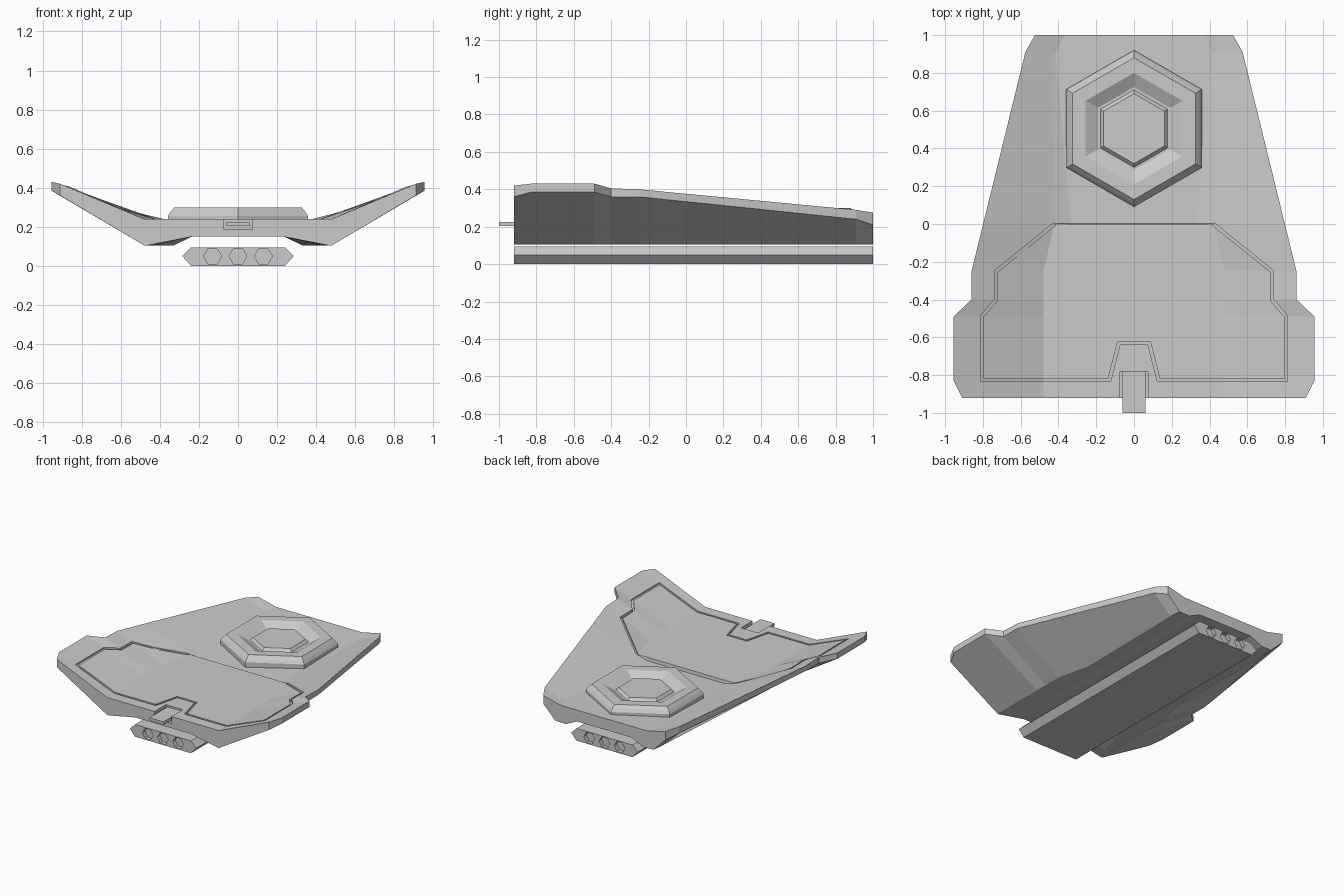
import bpy, bmesh, math
from mathutils import Vector

if "Cube" in bpy.data.objects:
    bpy.data.objects.remove(bpy.data.objects["Cube"])

grey = bpy.data.materials.new("hull_grey")
grey.use_nodes = True
grey.diffuse_color = (0.6, 0.6, 0.6, 1)
grey.node_tree.nodes["Principled BSDF"].inputs["Base Color"].default_value = (0.6, 0.6, 0.6, 1)


def finish(name, bm):
    bmesh.ops.recalc_face_normals(bm, faces=bm.faces)
    mesh = bpy.data.meshes.new(name)
    bm.to_mesh(mesh)
    bm.free()
    mesh.materials.append(grey)
    obj = bpy.data.objects.new(name, mesh)
    bpy.context.collection.objects.link(obj)
    return obj


def loft(name, loops):
    """Join matching closed loops of points and cap both ends."""
    bm = bmesh.new()
    rows = [[bm.verts.new(p) for p in loop] for loop in loops]
    n = len(rows[0])
    for a, b in zip(rows, rows[1:]):
        for i in range(n):
            j = (i + 1) % n
            bm.faces.new((a[i], a[j], b[j], b[i]))
    bm.faces.new(rows[0])
    bm.faces.new(rows[-1])
    return finish(name, bm)


def box(name, x, y0, y1, z0, z1):
    return loft(name, [[(-x, y, z0), (x, y, z0), (x, y, z1), (-x, y, z1)] for y in (y0, y1)])


def cut(target, cutter):
    cutter.hide_render = True
    cutter.hide_set(True)
    mod = target.modifiers.new("cut", 'BOOLEAN')
    mod.operation = 'DIFFERENCE'
    mod.solver = 'EXACT'
    mod.object = cutter


def hexagon(r, z, cy):
    return [(r * math.sin(k * math.pi / 3), cy + r * math.cos(k * math.pi / 3), z) for k in range(6)]


# Hull: cross-sections from front to back
DECK = 0.24
stations = [  # y, rim x, rim bottom, rim top, crease x, keel inner x, floor x, floor z
    (-0.92, 0.91, 0.36, 0.42, 0.48, 0.465, 0.335, DECK),
    (-0.83, 0.955, 0.385, 0.43, 0.48, 0.43, 0.335, DECK),
    (-0.49, 0.955, 0.385, 0.43, 0.48, 0.33, 0.335, DECK),
    (-0.40, 0.86, 0.36, 0.405, 0.48, 0.33, 0.335, DECK),
    (-0.25, 0.86, 0.36, 0.40, 0.48, 0.33, 0.335, DECK),
    (0.0, 0.799, 0.334, 0.376, 0.42, 0.33, 0.335, DECK),
    (0.003, 0.798, 0.334, 0.376, 0.42, 0.33, 0.335, 0.215),
    (0.91, 0.575, 0.24, 0.29, 0.43, 0.33, 0.415, 0.236),
    (1.0, 0.525, 0.21, 0.275, 0.38, 0.33, 0.37, 0.238),
]
sections = []
for y, rx, low, high, crease, inner, fx, fz in stations:
    half = [(0.235, 0.15), (inner, 0.105), (max(crease, 0.42), 0.105),
            (rx, low), (rx, high), (crease, DECK), (fx, fz)]
    sections.append([(x, y, z) for x, z in half] + [(-x, y, z) for x, z in reversed(half)])
hull = loft("hull", sections)


# Groove around the front deck panel
def deck_height(x, y):
    crease = 0.48 - 0.06 * min(1, max(0, (y + 0.25) / 0.25))
    return DECK + 0.41 * max(0, abs(x) - crease)


def offset_path(path, d):
    result = []
    for i, p in enumerate(path):
        normals = []
        for a, b in ((i - 1, i), (i, i + 1)):
            if a >= 0 and b < len(path):
                t = (path[b] - path[a]).normalized()
                normals.append(Vector((-t.y, t.x)))
        n1, n2 = normals[0], normals[-1]
        result.append(p + (n1 + n2) * d / (1 + n1.dot(n2)))
    return result


right_half = [(0.42, 0), (0.73, -0.25), (0.73, -0.4), (0.805, -0.49),
              (0.805, -0.825), (0.13, -0.825), (0.08, -0.63)]
path = [Vector(p) for p in right_half] + [Vector((-x, y)) for x, y in reversed(right_half)]
bm = bmesh.new()
sides = [[bm.verts.new((p.x, p.y, 0)) for p in offset_path(path, d)] for d in (-0.008, 0.008)]
for i in range(len(path) - 1):
    bm.faces.new((sides[0][i], sides[0][i + 1], sides[1][i + 1], sides[1][i]))
for x in (-0.48, 0.48):
    bmesh.ops.bisect_plane(bm, geom=bm.verts[:] + bm.edges[:] + bm.faces[:],
                           plane_co=(x, 0, 0), plane_no=(1, 0, 0))
for v in bm.verts:
    v.co.z = deck_height(v.co.x, v.co.y) - 0.014
top = bmesh.ops.extrude_face_region(bm, geom=bm.faces[:])["geom"]
bmesh.ops.translate(bm, vec=(0, 0, 0.06), verts=[g for g in top if isinstance(g, bmesh.types.BMVert)])
cut(hull, finish("groove_cutter", bm))

# Nose slot and tongue
cut(hull, box("slot_cutter", 0.073, -0.96, -0.78, 0.187, 0.3))
box("nose_tongue", 0.06, -1.0, -0.775, 0.203, 0.226)

# Hexagonal hatch on the rear deck
hatch_profile = [(0.415, 0.19), (0.415, 0.255), (0.40, 0.275), (0.375, 0.3), (0.295, 0.3),
                 (0.22, 0.262), (0.205, 0.262), (0.185, 0.282)]
loft("rear_hatch", [hexagon(r, z, 0.505) for r, z in hatch_profile])

# Pod under the hull, with three hexagonal ports at each end
pod_section = [(-0.24, 0), (0.24, 0), (0.285, 0.05), (0.24, 0.095), (-0.24, 0.095), (-0.285, 0.05)]
pod = loft("lower_pod", [[(x, y, z) for x, z in pod_section] for y in (-0.92, 1.0)])
for end in (-0.92, 1.0):
    for x in (-0.13, 0, 0.13):
        ring = [(0.046 * math.cos(k * math.pi / 3), 0.046 * math.sin(k * math.pi / 3)) for k in range(6)]
        cut(pod, loft("port_cutter", [[(x + u, end + d, 0.049 + w) for u, w in ring]
                                      for d in (-0.03, 0.03)]))
